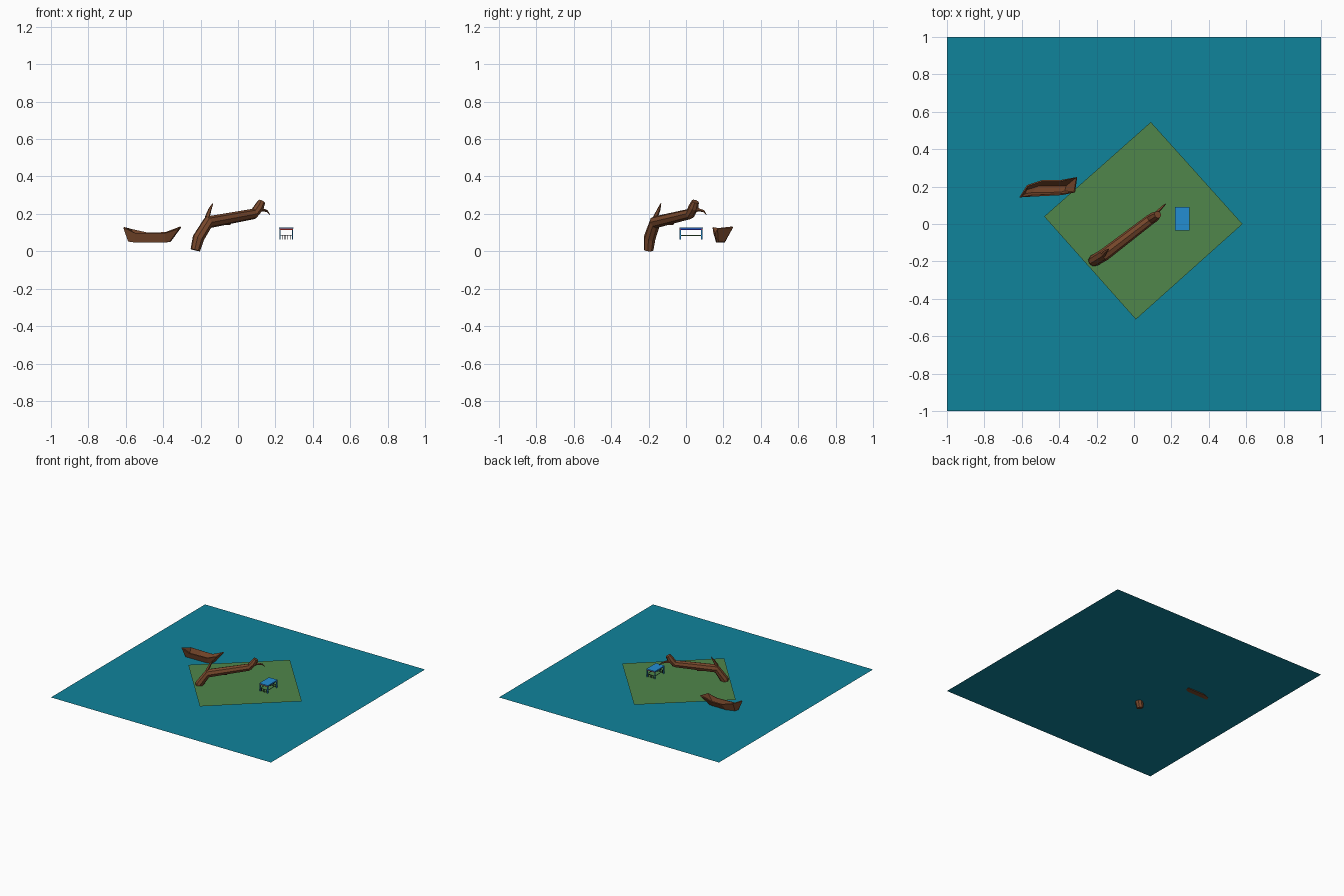
import bpy, bmesh, math
from mathutils import Vector

if "Cube" in bpy.data.objects:
    bpy.data.objects.remove(bpy.data.objects["Cube"])


def mat(name, r, g, b):
    m = bpy.data.materials.new(name)
    m.diffuse_color = (r, g, b, 1)
    m.use_nodes = True
    m.node_tree.nodes["Principled BSDF"].inputs["Base Color"].default_value = m.diffuse_color
    return m


TEAL = mat("water_teal", 0.005, 0.23, 0.33)
GREEN = mat("grass_green", 0.08, 0.24, 0.07)
BROWN = mat("wood_brown", 0.19, 0.065, 0.025)
BLUE = mat("table_blue", 0.017, 0.27, 0.65)
NAVY = mat("table_navy", 0.02, 0.02, 0.3)
RED = mat("table_red", 0.5, 0.03, 0.02)
DARK = mat("table_dark", 0.02, 0.02, 0.025)


def mesh_obj(name, verts, faces, material, fix=True):
    me = bpy.data.meshes.new(name)
    me.from_pydata([tuple(v) for v in verts], [], faces)
    if fix:
        bm = bmesh.new()
        bm.from_mesh(me)
        bmesh.ops.recalc_face_normals(bm, faces=bm.faces)
        bm.to_mesh(me)
        bm.free()
    me.materials.append(material)
    ob = bpy.data.objects.new(name, me)
    bpy.context.collection.objects.link(ob)
    return ob


def box(name, lo, hi, material):
    vs = [(x, y, z) for x in (lo[0], hi[0]) for y in (lo[1], hi[1]) for z in (lo[2], hi[2])]
    fs = [(0, 1, 3, 2), (4, 6, 7, 5), (0, 4, 5, 1), (2, 3, 7, 6), (0, 2, 6, 4), (1, 5, 7, 3)]
    return mesh_obj(name, vs, fs, material)


def limb(name, path, sides=8):
    """Tapered low-poly tube along (x, y, z, radius) points."""
    pts = [Vector(p[:3]) for p in path]
    across = Vector((0.61, -0.79, 0)).cross(Vector((0, 0, 1))).normalized()
    side = Vector((0.61, -0.79, 0))  # horizontal, square to the leaning direction
    verts, faces = [], []
    for i, p in enumerate(pts):
        t = (pts[min(i + 1, len(pts) - 1)] - pts[max(i - 1, 0)]).normalized()
        u = (side - t * side.dot(t)).normalized()
        v = t.cross(u)
        for k in range(sides):
            a = 2 * math.pi * k / sides
            verts.append(p + (u * math.cos(a) + v * math.sin(a)) * path[i][3])
    n = len(pts)
    for i in range(n - 1):
        for k in range(sides):
            k2 = (k + 1) % sides
            faces.append((i * sides + k, i * sides + k2, (i + 1) * sides + k2, (i + 1) * sides + k))
    faces += [tuple(range(sides)), tuple(range((n - 1) * sides, n * sides))]
    return mesh_obj(name, verts, faces, BROWN)


# Water and island sheets
mesh_obj("water", [(-1, -1, .052), (1, -1, .052), (1, 1, .052), (-1, 1, .052)],
         [(0, 1, 2, 3)], TEAL, False)
mesh_obj("island", [(.01, -.51, .061), (.58, 0, .061), (.09, .545, .061), (-.48, .04, .061)],
         [(0, 1, 2, 3)], GREEN, False)

# Bent tree trunk with stubs
limb("tree_trunk", [(-.228, -.2, .016, .026), (-.212, -.195, .08, .032), (-.16, -.165, .165, .033),
                    (.085, .022, .21, .028), (.112, .04, .245, .027), (.127, .05, .276, .02)])
limb("lower_stub", [(-.17, -.165, .162, .02), (-.045, -.075, .156, .017)], 6)
limb("upper_twig", [(-.165, -.165, .18, .014), (-.15, -.145, .225, .009), (-.135, -.135, .255, .003)], 5)
limb("end_twig", [(.09, .025, .215, .014), (.13, .07, .222, .009), (.155, .095, .215, .006),
                  (.17, .108, .196, .002)], 5)
limb("small_twig", [(.085, .02, .2, .008), (.1, .038, .183, .003)], 5)

# Open rowing boat: near rim, near floor, far floor, far rim at each station
stations = [
    [(-.61, .143, .128), (-.585, .16, .055), (-.575, .185, .055), (-.57, .205, .118)],
    [(-.55, .15, .098), (-.55, .165, .05), (-.51, .205, .05), (-.49, .232, .1)],
    [(-.39, .158, .098), (-.39, .168, .05), (-.39, .205, .05), (-.39, .232, .1)],
    [(-.318, .17, .122), (-.368, .175, .054), (-.362, .205, .054), (-.306, .25, .13)],
]
verts = [p for s in stations for p in s]
faces = [(4 * i + k, 4 * i + k + 1, 4 * i + k + 5, 4 * i + k + 4) for i in range(3) for k in range(3)]
faces += [(0, 3, 2, 1), (12, 13, 14, 15)]
boat = mesh_obj("boat_hull", verts, faces, BROWN)
shell = boat.modifiers.new("shell", "SOLIDIFY")
shell.thickness = 0.008
shell.offset = 0

# Table: blue top, red and navy edging, four legs, low rails with slats
X0, X1, Y0, Y1 = .219, .297, -.036, .09
box("table_top", (X0, Y0, .121), (X1, Y1, .127), BLUE)
for nm, y in (("front", Y0 + .001), ("back", Y1 - .006)):
    box(nm + "_edge", (X0 + .002, y, .115), (X1 - .002, y + .005, .121), RED)
    box(nm + "_rail", (X0 + .004, y + .001, .084), (X1 - .004, y + .004, .088), DARK)
    for i in range(4):
        x = X0 + .016 + i * .0148
        box(nm + "_slat", (x, y + .001, .064), (x + .003, y + .004, .084), DARK)
for nm, x in (("left", X0 + .002), ("right", X1 - .007)):
    box(nm + "_edge", (x, Y0 + .006, .115), (x + .005, Y1 - .006, .121), NAVY)
    box(nm + "_rail", (x + .001, Y0 + .005, .083), (x + .004, Y1 - .005, .087), GREEN)
    for nm2, y in (("front", Y0 + .001), ("back", Y1 - .01)):
        box(nm2 + "_" + nm + "_leg", (x, y, .062), (x + .005, y + .009, .121), BLUE)

# Rest the trunk exactly on z = 0
trunk = bpy.data.objects["tree_trunk"]
low = min(v.co.z for v in trunk.data.vertices)
trunk.location.z = -low
